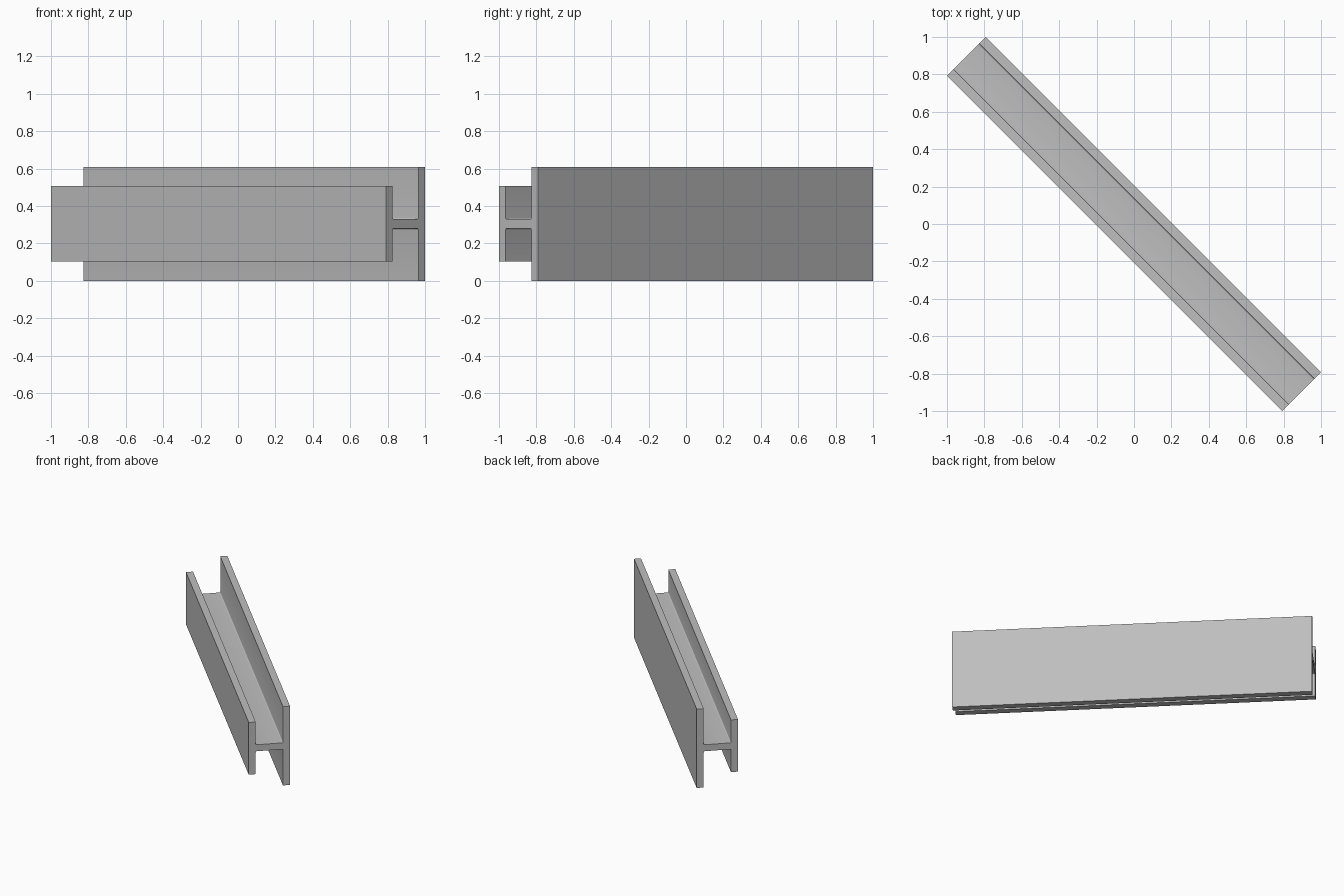
import bpy, bmesh, math
from mathutils import Matrix

if "Cube" in bpy.data.objects:
    bpy.data.objects.remove(bpy.data.objects["Cube"])

HALF_LENGTH = 1.267   # half of the beam's length
HALF_DEPTH = 0.147    # centre line to outer flange face
FLANGE = 0.05         # flange thickness
WEB = 0.025           # half of the web thickness
FILLET = 0.008        # small radius where web meets flange
MID_Z = 0.305
NARROW, WIDE = 0.202, 0.305   # half heights of the two flanges

steel = bpy.data.materials.new("steel grey")
steel.diffuse_color = (0.52, 0.52, 0.52, 1.0)
steel.use_nodes = True
steel.node_tree.nodes["Principled BSDF"].inputs["Base Color"].default_value = steel.diffuse_color


def fillet(cx, cz, start, end, steps=4):
    """Arc points around a centre, angles in degrees."""
    return [(cx + FILLET * math.cos(math.radians(a)), cz + FILLET * math.sin(math.radians(a)))
            for a in (start + (end - start) * i / steps for i in range(steps + 1))]


# upper half of the H profile, from the narrow flange to the wide one
inner = HALF_DEPTH - FLANGE
upper = [(-HALF_DEPTH, NARROW), (-inner, NARROW)]
upper += fillet(-inner + FILLET, WEB + FILLET, 180, 270)
upper += fillet(inner - FILLET, WEB + FILLET, 270, 360)
upper += [(inner, WIDE), (HALF_DEPTH, WIDE)]
# mirror it below the web
profile = upper + [(u, -z) for u, z in reversed(upper)]

# beam: profile extruded along its length
bm = bmesh.new()
cap = bm.faces.new([bm.verts.new((-HALF_LENGTH, u, z)) for u, z in profile])
ext = bmesh.ops.extrude_face_region(bm, geom=[cap], use_keep_orig=True)
bmesh.ops.translate(bm, vec=(2 * HALF_LENGTH, 0, 0),
                    verts=[g for g in ext["geom"] if isinstance(g, bmesh.types.BMVert)])
bmesh.ops.recalc_face_normals(bm, faces=bm.faces)

# lay it diagonally, standing on the ground
bm.transform(Matrix.Translation((0, 0, MID_Z)) @ Matrix.Rotation(math.radians(-45), 4, 'Z'))
mesh = bpy.data.meshes.new("h_beam")
bm.to_mesh(mesh)
bm.free()
mesh.materials.append(steel)
beam = bpy.data.objects.new("h_beam", mesh)
bpy.context.collection.objects.link(beam)

# smooth only the fillets
bpy.context.view_layer.objects.active = beam
beam.select_set(True)
bpy.ops.object.shade_smooth_by_angle(angle=math.radians(30))
